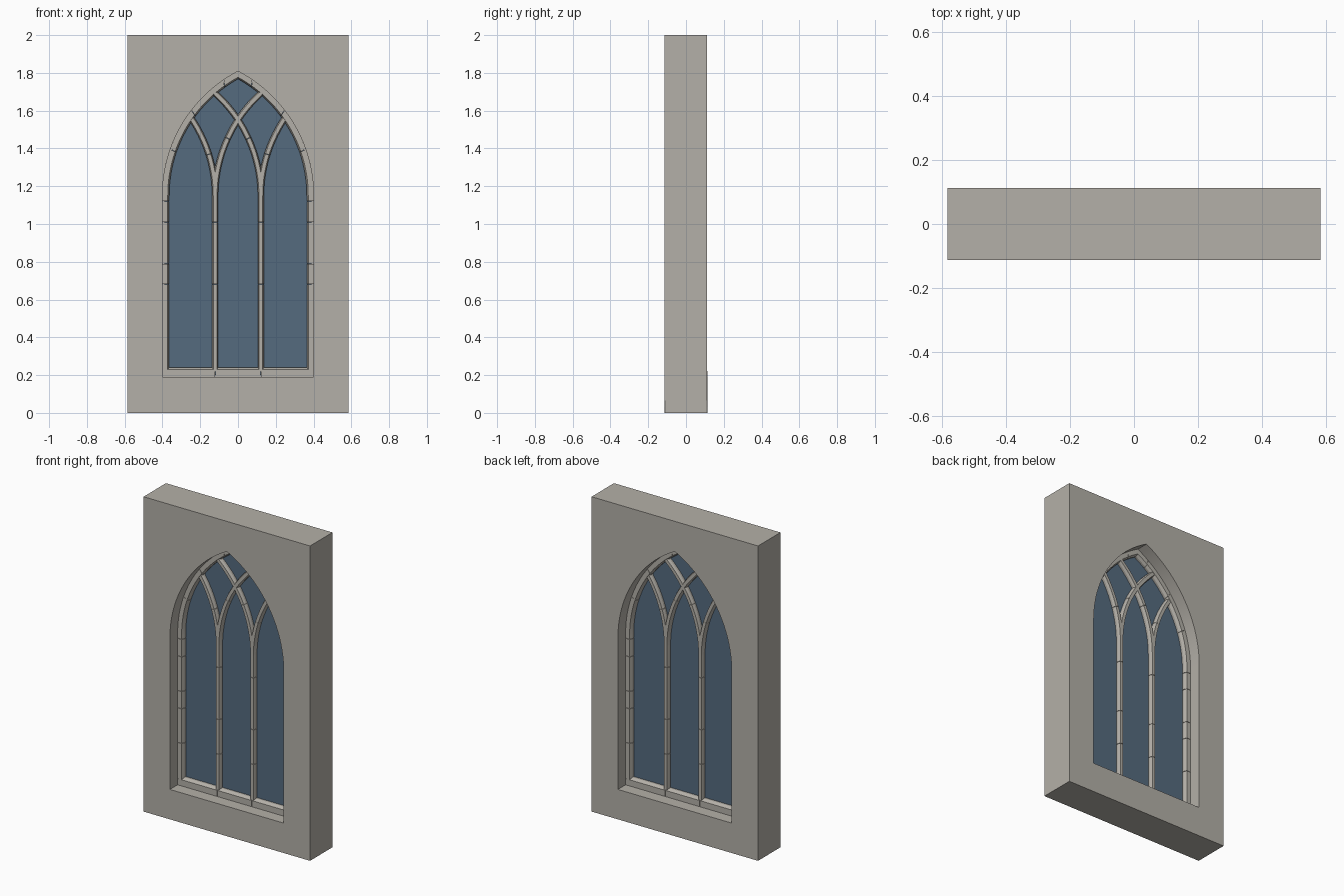
import bpy, bmesh, math

if "Cube" in bpy.data.objects:
    bpy.data.objects.remove(bpy.data.objects["Cube"])

W, H, D = 0.585, 2.0, 0.1125      # wall half width, height, half depth
HALF, SILL, SPRING = 0.40, 0.19, 1.15
R = 0.742                         # radius of the opening arch
BAR_R, MUL = 0.727, 0.121         # tracery radius, mullion offset
GAP = 0.0012                      # half of a mortar joint


def material(name, rgb):
    m = bpy.data.materials.new(name)
    m.diffuse_color = (*rgb, 1)
    m.use_nodes = True
    m.node_tree.nodes["Principled BSDF"].inputs["Base Color"].default_value = m.diffuse_color
    return m


stone = material("stone", (0.456, 0.434, 0.392))
glass = material("blue glass", (0.09, 0.147, 0.212))


def arch_xz(u, d):
    """Right edge of the opening inset by d: u < 0 jamb, 0..1 arch to apex."""
    if u < 0:
        return HALF - d, SPRING + u
    r, c = R - d, R - HALF
    t = u * math.acos(c / r)
    return r * math.cos(t) - c, SPRING + r * math.sin(t)


def outline(d):
    right = [(HALF - d, SILL + d)] + [arch_xz(i / 28, d) for i in range(29)]
    return right + [(-x, z) for x, z in reversed(right[:-1])]


def plate(name, loops, half_depth, mat):
    """Flat filled shape with optional holes, standing upright."""
    cu = bpy.data.curves.new(name, 'CURVE')
    cu.dimensions, cu.fill_mode, cu.extrude = '2D', 'BOTH', half_depth
    for loop in loops:
        sp = cu.splines.new('POLY')
        sp.points.add(len(loop) - 1)
        for p, (x, z) in zip(sp.points, loop):
            p.co = (x, z, 0, 1)
        sp.use_cyclic_u = True
    ob = bpy.data.objects.new(name, cu)
    bpy.context.collection.objects.link(ob)
    ob.rotation_euler.x = math.pi / 2
    bpy.ops.object.select_all(action='DESELECT')
    ob.select_set(True)
    bpy.context.view_layer.objects.active = ob
    bpy.ops.object.convert(target='MESH')
    ob = bpy.context.object
    ob.data.materials.clear()
    ob.data.materials.append(mat)
    bm = bmesh.new()
    bm.from_mesh(ob.data)
    bmesh.ops.remove_doubles(bm, verts=bm.verts, dist=1e-5)
    bmesh.ops.recalc_face_normals(bm, faces=bm.faces)
    for f in bm.faces:
        f.material_index = 0
    bm.to_mesh(ob.data)
    bm.free()


def tube(bm, sections):
    """Capped block skinned through a list of cross-sections."""
    rings = [[bm.verts.new(p) for p in s] for s in sections]
    n = len(rings[0])
    for a, b in zip(rings, rings[1:]):
        for i in range(n):
            j = (i + 1) % n
            bm.faces.new((a[i], a[j], b[j], b[i]))
    bm.faces.new(rings[0])
    bm.faces.new(rings[-1])


def blocks(bm, section, breaks, steps):
    """Row of stone blocks separated by thin joints."""
    for k, (a, b) in enumerate(zip(breaks, breaks[1:])):
        a += GAP if k else 0
        b -= GAP if k < len(breaks) - 2 else 0
        tube(bm, [section(a + (b - a) * i / steps) for i in range(steps + 1)])


def finish(name, bm):
    bmesh.ops.recalc_face_normals(bm, faces=bm.faces)
    me = bpy.data.meshes.new(name)
    bm.to_mesh(me)
    bm.free()
    me.materials.append(stone)
    bpy.context.collection.objects.link(bpy.data.objects.new(name, me))


# Wall with pointed opening, and the glazing
plate("wall", [[(-W, 0), (W, 0), (W, H), (-W, H)], outline(0)], D, stone)
plate("glass_pane", [outline(0.01)], 0.004, glass)

# Moulded frame: jambs and arch (inset, depth)
FRAME = [(0, -.035), (.028, -.035), (.036, -.018),
         (.036, .018), (.028, .035), (0, .035)]
bm = bmesh.new()
for s in (1, -1):
    def frame_section(u):
        pts = []
        for d, y in FRAME:
            x, z = arch_xz(u, d)
            pts.append((s * x, y, z))
        return pts
    blocks(bm, frame_section, [-.92, -.69, -.47, -.36, -.14, -.03], 1)
    blocks(bm, frame_section, [-.03 + 2 * GAP, 0], 1)
    blocks(bm, frame_section, [0, .31, .6, .89, 1], 8)
finish("arch_frame", bm)

# Sill blocks
bm = bmesh.new()
blocks(bm, lambda x: [(x, y, SILL + d * 1.4) for d, y in FRAME],
       [-HALF, -MUL, MUL, HALF], 1)
finish("sill", bm)

# Chamfered bars: mullions and intersecting tracery (offset, depth)
BAR = [(-.010, -.033), (.010, -.033), (.016, -.018), (.016, .018),
       (.010, .033), (-.010, .033), (-.016, .018), (-.016, -.018)]
bm = bmesh.new()
for x0 in (-MUL, MUL):
    blocks(bm, lambda z: [(x0 + o, y, z) for o, y in BAR],
           [SILL + .03, .46, .68, 1.01, SPRING], 1)
finish("mullions", bm)

bm = bmesh.new()
for s in (1, -1):
    for x0 in (-MUL, MUL):
        def bar_section(t):
            return [(s * (x0 + BAR_R - (BAR_R - o) * math.cos(t)), y,
                     SPRING + (BAR_R - o) * math.sin(t)) for o, y in BAR]
        end = math.acos(1 - (0.385 - x0) / 2 / BAR_R)
        blocks(bm, bar_section, [0, end * .5, end], 10)
finish("tracery", bm)

# Smooth curved faces, keep hard edges
bpy.ops.object.select_all(action='SELECT')
bpy.context.view_layer.objects.active = bpy.data.objects["wall"]
bpy.ops.object.shade_smooth_by_angle(angle=math.radians(20))
